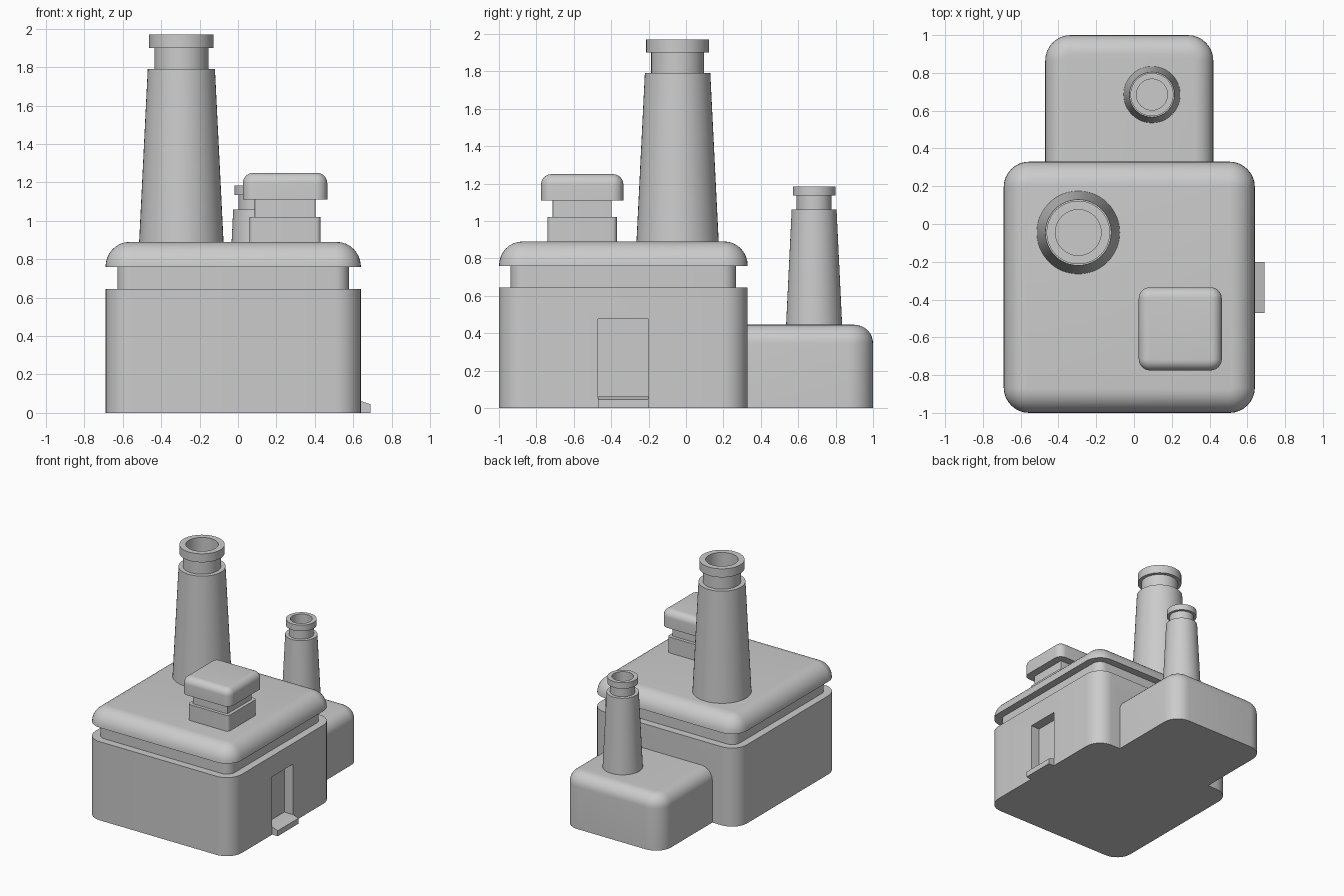
import bpy, bmesh
from math import pi, sin, cos, radians

if "Cube" in bpy.data.objects:
    bpy.data.objects.remove(bpy.data.objects["Cube"])


def finish(name, bm):
    bmesh.ops.recalc_face_normals(bm, faces=bm.faces[:])
    me = bpy.data.meshes.new(name)
    bm.to_mesh(me)
    bm.free()
    ob = bpy.data.objects.new(name, me)
    bpy.context.collection.objects.link(ob)
    return ob


def select(ob):
    bpy.ops.object.select_all(action='DESELECT')
    ob.select_set(True)
    bpy.context.view_layer.objects.active = ob


def smooth(ob):
    select(ob)
    bpy.ops.object.shade_smooth_by_angle(angle=radians(30))


def skin(bm, rings, cap=True):
    n = len(rings[0])
    for a, b in zip(rings, rings[1:]):
        for i in range(n):
            j = (i + 1) % n
            bm.faces.new((a[i], a[j], b[j], b[i]))
    if cap:
        bm.faces.new(rings[0])
        bm.faces.new(rings[-1])


def dome(z, top, r, steps=8):
    """Rounded upper edge: (inset, height) pairs from the side to the top."""
    return [(r * (1 - cos(t)), z + (top - z) * sin(t))
            for t in (pi / 2 * i / steps for i in range(steps + 1))]


def stacked_box(name, x0, x1, y0, y1, corner, profile):
    """Rounded rectangle swept up through (inset, z) pairs."""
    bm = bmesh.new()
    rings = []
    for inset, z in profile:
        r = max(corner - inset, 0.003)
        d = inset + r
        ring = []
        for q, (cx, cy) in enumerate(((x1 - d, y1 - d), (x0 + d, y1 - d),
                                      (x0 + d, y0 + d), (x1 - d, y0 + d))):
            for k in range(9):
                t = pi / 2 * (q + k / 8)
                ring.append(bm.verts.new((cx + r * cos(t), cy + r * sin(t), z)))
        rings.append(ring)
    skin(bm, rings)
    return finish(name, bm)


def side_prism(name, y0, y1, outline):
    """Outline of (x, z) points extruded along y."""
    bm = bmesh.new()
    skin(bm, [[bm.verts.new((x, y, z)) for x, z in outline] for y in (y0, y1)])
    return finish(name, bm)


def lathe(name, x, y, profile, sides=48):
    bm = bmesh.new()
    rings = [[bm.verts.new((x + r * cos(2 * pi * i / sides),
                            y + r * sin(2 * pi * i / sides), z))
              for i in range(sides)] for r, z in profile]
    skin(bm, rings)
    ob = finish(name, bm)
    smooth(ob)
    return ob


def boolean(ob, other, op):
    m = ob.modifiers.new(op.lower(), 'BOOLEAN')
    m.object, m.operation, m.solver = other, op, 'EXACT'
    select(ob)
    bpy.ops.object.modifier_apply(modifier=m.name)
    bpy.data.objects.remove(other)


# Main building with a recessed band and a rounded roof
body = stacked_box("building", -0.69, 0.64, -1.0, 0.33, 0.135,
                   [(0, 0), (0, 0.645), (0.062, 0.645), (0.062, 0.76)]
                   + dome(0.76, 0.89, 0.125))

# Lower annex at the back
annex = stacked_box("annex", -0.47, 0.42, 0.08, 1.0, 0.135,
                    [(0, 0)] + dome(0.345, 0.445, 0.1))
boolean(body, annex, 'UNION')

# Doorway recess in the right wall
door = side_prism("door_cutter", -0.47, -0.20,
                  [(0.56, 0.06), (0.8, 0.06), (0.8, 0.475), (0.56, 0.475)])
boolean(body, door, 'DIFFERENCE')
smooth(body)

# Sloped doorstep
side_prism("doorstep", -0.47, -0.20,
           [(0.635, 0), (0.69, 0), (0.69, 0.045), (0.64, 0.062), (0.635, 0.062)])

# Roof vent with a rounded cap
vent = stacked_box("roof_vent", 0.025, 0.465, -0.775, -0.335, 0.06,
                   [(0.035, 0.885), (0.035, 1.02), (0.062, 1.02), (0.062, 1.11)]
                   + dome(1.11, 1.11, 0)[:1] + dome(1.195, 1.25, 0.055))
smooth(vent)

# Tapered chimneys with a neck, a rim and a hollow top
lathe("large_chimney", -0.295, -0.045,
      [(0.22, 0.885), (0.175, 1.79), (0.141, 1.79), (0.141, 1.90),
       (0.168, 1.90), (0.168, 1.97), (0.121, 1.97), (0.121, 1.70)])
lathe("small_chimney", 0.095, 0.685,
      [(0.15, 0.44), (0.12, 1.06), (0.093, 1.06), (0.093, 1.135),
       (0.114, 1.135), (0.114, 1.185), (0.082, 1.185), (0.082, 1.0)])
